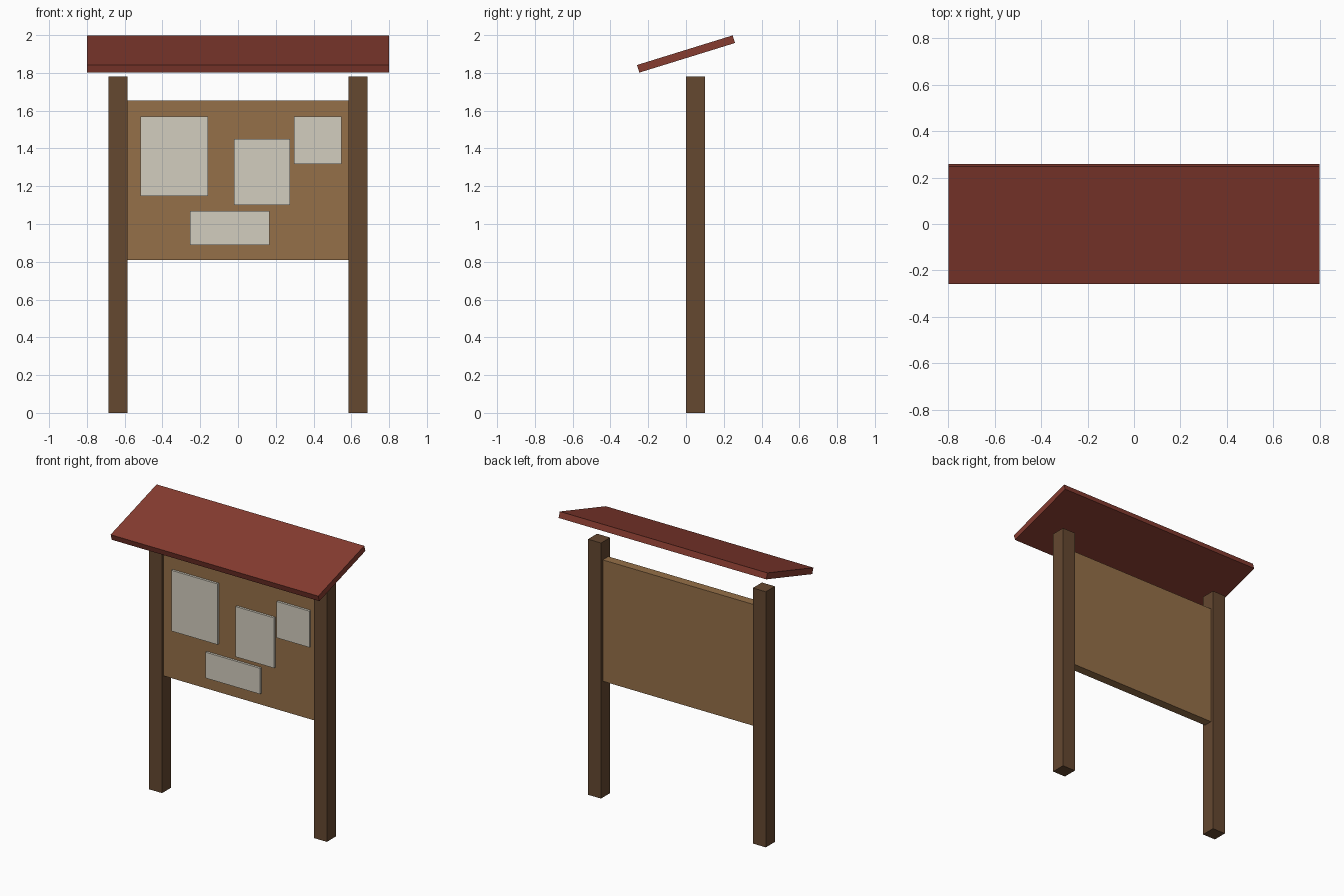
import bpy, bmesh
from mathutils import Matrix

if "Cube" in bpy.data.objects:
    bpy.data.objects.remove(bpy.data.objects["Cube"])


def material(name, rgb):
    m = bpy.data.materials.new(name)
    m.diffuse_color = (*rgb, 1)
    m.use_nodes = True
    m.node_tree.nodes["Principled BSDF"].inputs["Base Color"].default_value = m.diffuse_color
    return m


def box(name, x, y, z, mat, tilt=0.0):
    """Box from (min, max) ranges, optionally tilted about x through its centre."""
    ranges = (x, y, z)
    size = [b - a for a, b in ranges]
    bm = bmesh.new()
    bmesh.ops.create_cube(bm, size=1, matrix=Matrix.Diagonal((*size, 1)))
    mesh = bpy.data.meshes.new(name)
    bm.to_mesh(mesh)
    bm.free()
    mesh.materials.append(mat)
    obj = bpy.data.objects.new(name, mesh)
    obj.location = [(a + b) / 2 for a, b in ranges]
    obj.rotation_euler.x = tilt
    bpy.context.collection.objects.link(obj)
    return obj


post_wood = material("post_wood", (0.13, 0.065, 0.03))
cork = material("cork", (0.30, 0.16, 0.065))
paper = material("paper", (0.65, 0.61, 0.52))
roof_red = material("roof_red", (0.24, 0.045, 0.03))

# Two square posts
for side, cx in (("left", -0.635), ("right", 0.635)):
    box(f"{side}_post", (cx - 0.05, cx + 0.05), (0, 0.10), (0, 1.78), post_wood)

# Notice board between the posts
box("board", (-0.585, 0.585), (0.018, 0.08), (0.81, 1.655), cork)

# Pinned notices: x range, z range
notices = [
    ((-0.515, -0.16), (1.147, 1.57)),
    ((-0.02, 0.275), (1.10, 1.45)),
    ((0.297, 0.548), (1.317, 1.57)),
    ((-0.253, 0.168), (0.89, 1.07)),
]
for i, (x, z) in enumerate(notices, 1):
    box(f"notice_{i}", x, (0.002, 0.02), z, paper)

# Sloping roof slab, low at the front
box("roof", (-0.80, 0.80), (-0.265, 0.265), (1.879, 1.921), roof_red, tilt=0.3)
